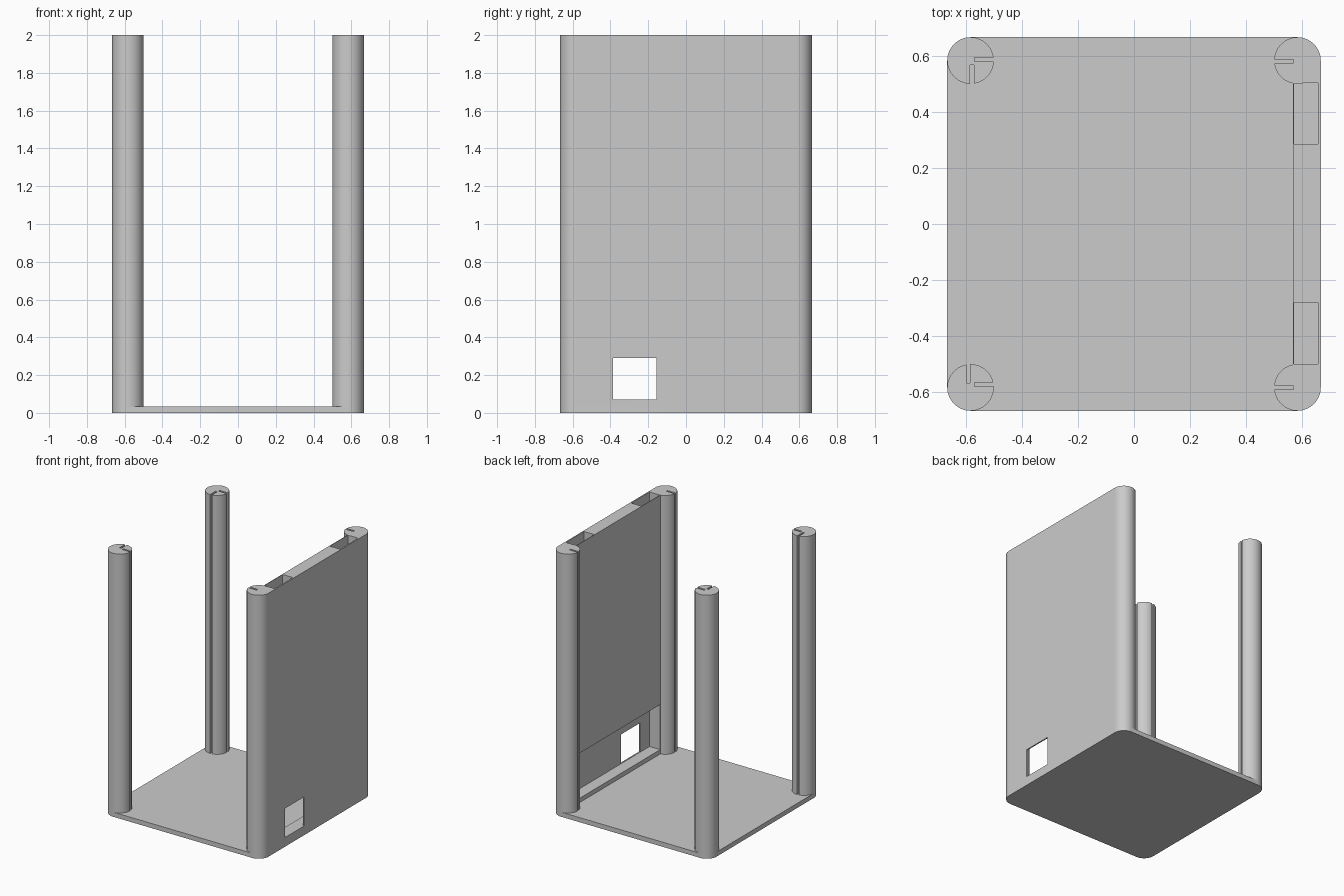
import bpy
import bmesh
from math import radians, pi, cos, sin

default = bpy.data.objects.get("Cube")
if default:
    bpy.data.objects.remove(default, do_unlink=True)

grey = bpy.data.materials.new("plain grey")
grey.use_nodes = True
grey.diffuse_color = (0.6, 0.6, 0.6, 1)
grey.node_tree.nodes["Principled BSDF"].inputs["Base Color"].default_value = (0.6, 0.6, 0.6, 1)


def prism(name, outline, z0, z1):
    """Extrude a counter-clockwise outline from z0 to z1."""
    bm = bmesh.new()
    face = bm.faces.new([bm.verts.new((x, y, z0)) for x, y in outline])
    moved = bmesh.ops.extrude_face_region(bm, geom=[face])["geom"]
    bmesh.ops.translate(bm, vec=(0, 0, z1 - z0),
                        verts=[v for v in moved if isinstance(v, bmesh.types.BMVert)])
    bmesh.ops.recalc_face_normals(bm, faces=bm.faces)
    mesh = bpy.data.meshes.new(name)
    bm.to_mesh(mesh)
    bm.free()
    mesh.materials.append(grey)
    obj = bpy.data.objects.new(name, mesh)
    bpy.context.collection.objects.link(obj)
    return obj


def box(name, x0, x1, y0, y1, z0, z1):
    return prism(name, [(x0, y0), (x1, y0), (x1, y1), (x0, y1)], z0, z1)


def arc(cx, cy, r, start, sweep, steps):
    return [(cx + r * cos(start + sweep * i / steps),
             cy + r * sin(start + sweep * i / steps)) for i in range(steps + 1)]


def cut(obj, cutters):
    """Subtract each cutter, then discard it."""
    bpy.context.view_layer.objects.active = obj
    for cutter in cutters:
        mod = obj.modifiers.new("cut", "BOOLEAN")
        mod.operation = "DIFFERENCE"
        mod.solver = "EXACT"
        mod.object = cutter
        bpy.ops.object.modifier_apply(modifier=mod.name)
        bpy.data.objects.remove(cutter, do_unlink=True)


def smooth(obj):
    bpy.ops.object.select_all(action="DESELECT")
    obj.select_set(True)
    bpy.context.view_layer.objects.active = obj
    bpy.ops.object.shade_smooth_by_angle(angle=radians(30))


R = 0.083       # post radius
C = 0.583       # post centre offset
FLOOR = 0.035   # base thickness
TOP = 2.0
SLOT = 0.014    # groove width

# Base plate with rounded corners
outline = []
for i, (sx, sy) in enumerate([(1, 1), (-1, 1), (-1, -1), (1, -1)]):
    outline += arc(sx * C, sy * C, R, i * pi / 2, pi / 2, 16)
smooth(prism("base_plate", outline, 0, FLOOR))

# Corner posts: centre signs, y of the inward x groove, x of the inward y groove
posts = {
    "back_right_post": (-1, 1, 0.586, -0.577),
    "front_right_post": (-1, -1, -0.573, -0.591),
    "back_left_post": (1, 1, 0.580, None),
    "front_left_post": (1, -1, -0.583, None),
}
for name, (sx, sy, gy, gx) in posts.items():
    post = prism(name, arc(sx * C, sy * C, R, 0, 2 * pi, 64)[:-1], 0.005, TOP)
    xs = sorted((-sx * -0.568, sx * 0.45))
    grooves = [box("groove", *xs, gy - SLOT / 2, gy + SLOT / 2, FLOOR, TOP + 0.1)]
    if gx is not None:
        ys = sorted((sy * 0.567, sy * 0.45))
        grooves.append(box("groove", gx - SLOT / 2, gx + SLOT / 2, *ys, FLOOR, TOP + 0.1))
    cut(post, grooves)
    smooth(post)

# Hollow side wall: two open shafts, a low inner recess and a window
wall = box("side_wall", 0.567, C + R, -C, C, 0.005, TOP)
cut(wall, [
    box("front_shaft", 0.571, 0.656, -0.5, -0.28, 0.3, TOP + 0.1),
    box("back_shaft", 0.571, 0.656, 0.285, 0.503, 0.3, TOP + 0.1),
    box("recess", 0.5, 0.656, -0.5, 0.503, 0.068, 0.41),
    box("window", 0.6, 0.75, -0.387, -0.157, 0.07, 0.29),
])
smooth(wall)
